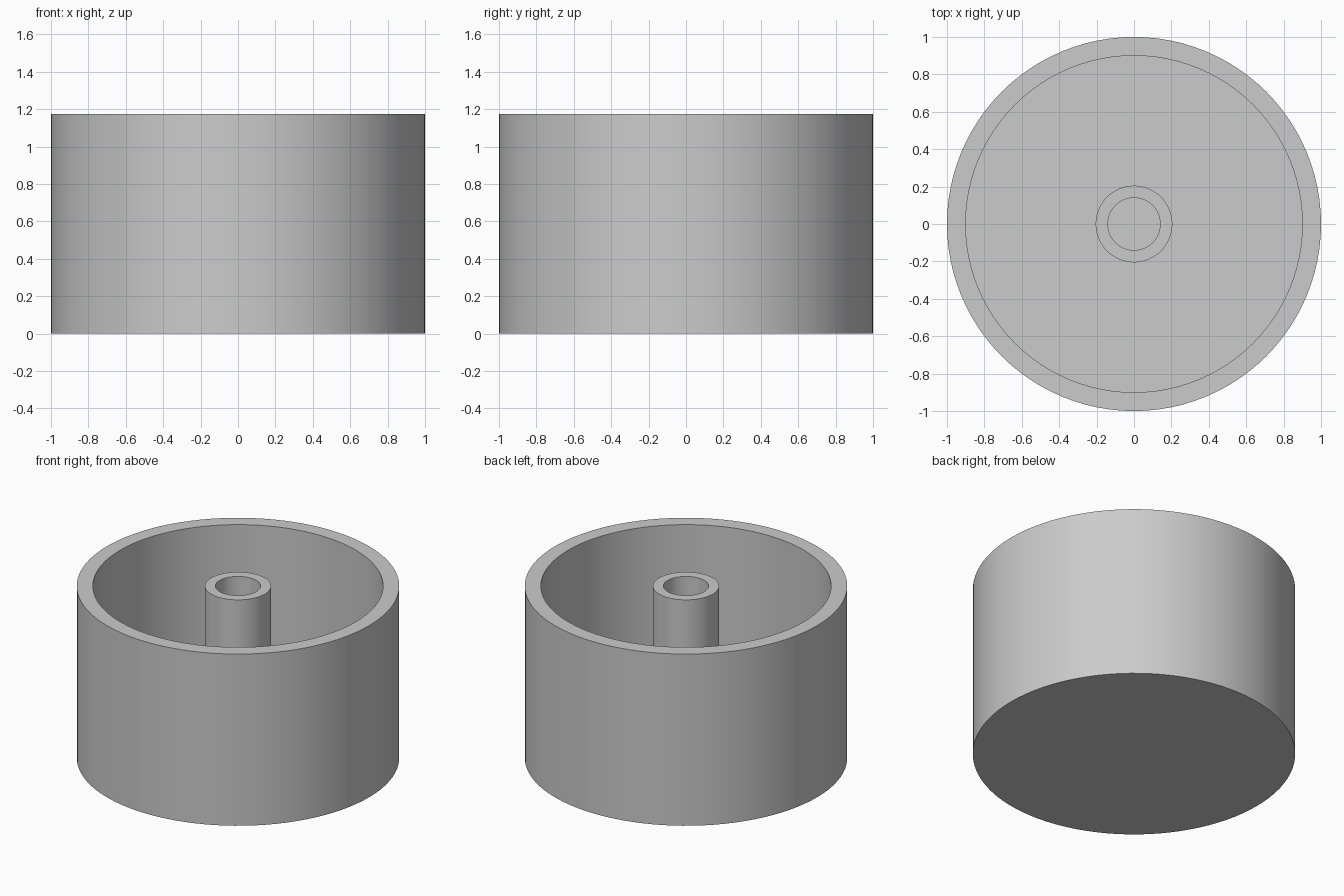
import bpy
import bmesh
import math

SEGMENTS = 96
HEIGHT = 1.175
FLOOR = 0.1

cube = bpy.data.objects.get("Cube")
if cube:
    bpy.data.objects.remove(cube, do_unlink=True)

# Single plain grey material
grey = bpy.data.materials.new("plain_grey")
grey.use_nodes = True
colour = (0.6, 0.6, 0.6, 1)
grey.diffuse_color = colour
grey.node_tree.nodes["Principled BSDF"].inputs["Base Color"].default_value = colour


def lathe(name, profile):
    """Spin an (r, z) profile about z; the closed ends lie on the axis."""
    bm = bmesh.new()
    verts = [bm.verts.new((r, 0, z)) for r, z in profile]
    edges = [bm.edges.new(pair) for pair in zip(verts, verts[1:])]
    bmesh.ops.spin(bm, geom=verts + edges, cent=(0, 0, 0), axis=(0, 0, 1),
                   angle=math.tau, steps=SEGMENTS, use_merge=True)
    bmesh.ops.remove_doubles(bm, verts=bm.verts, dist=1e-5)
    bmesh.ops.recalc_face_normals(bm, faces=bm.faces)
    mesh = bpy.data.meshes.new(name)
    bm.to_mesh(mesh)
    bm.free()
    mesh.materials.append(grey)
    obj = bpy.data.objects.new(name, mesh)
    bpy.context.collection.objects.link(obj)
    bpy.context.view_layer.objects.active = obj
    obj.select_set(True)
    bpy.ops.object.shade_smooth_by_angle(angle=math.radians(30))
    obj.select_set(False)
    return obj


# Round cup with a central hollow post rising to the rim, as one solid
lathe("cup_with_hollow_post", [
    (0, 0), (1, 0), (1, HEIGHT),                    # base and outer wall
    (0.9, HEIGHT), (0.9, FLOOR),                    # rim and inner wall
    (0.205, FLOOR), (0.205, HEIGHT),                # floor and post
    (0.14, HEIGHT), (0.14, FLOOR), (0, FLOOR),      # bore
])
